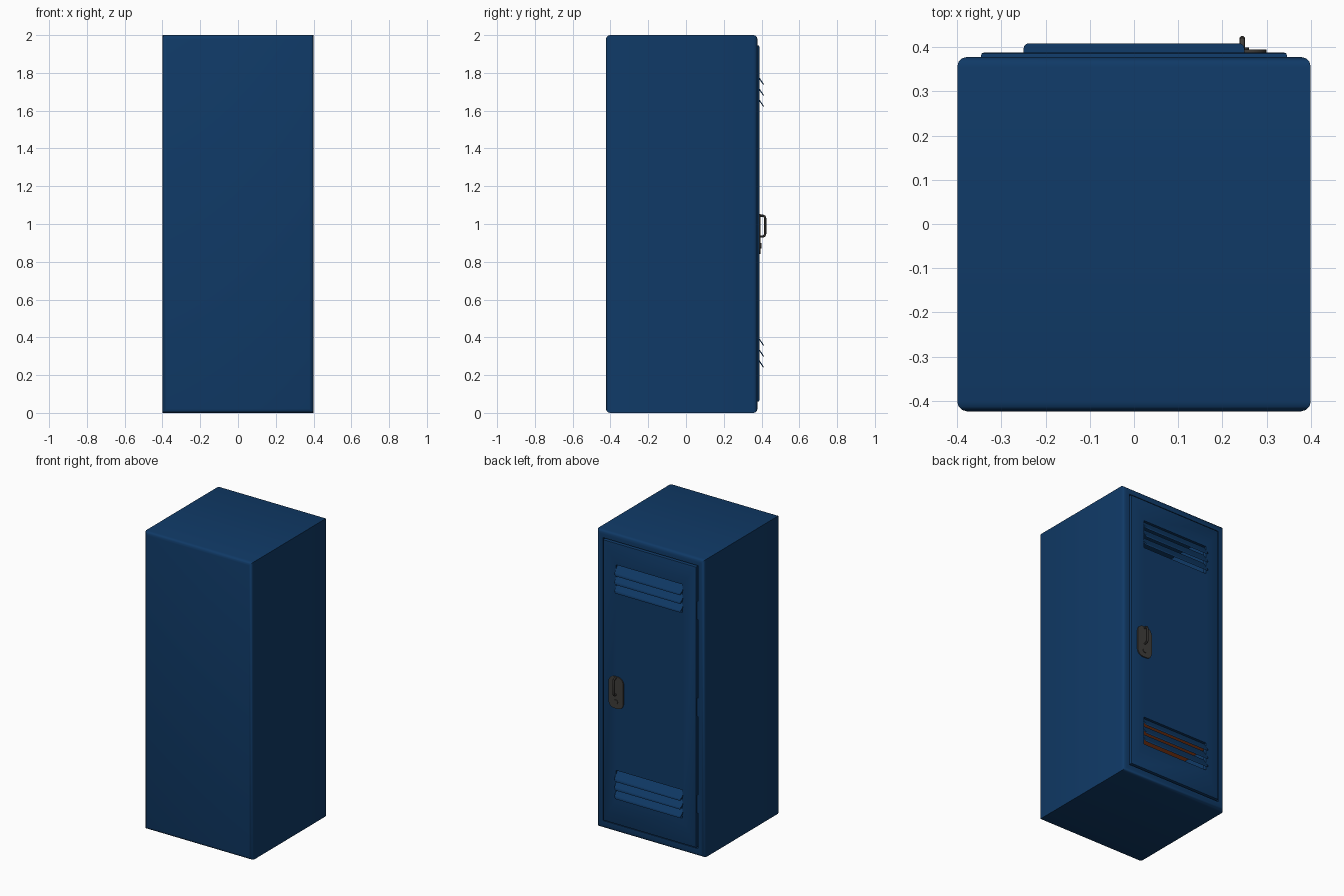
import bpy, bmesh, math

if "Cube" in bpy.data.objects:
    bpy.data.objects.remove(bpy.data.objects["Cube"])


def material(name, rgb):
    m = bpy.data.materials.new(name)
    m.diffuse_color = (*rgb, 1)
    m.use_nodes = True
    m.node_tree.nodes["Principled BSDF"].inputs["Base Color"].default_value = m.diffuse_color
    return m


BLUE = material("locker_blue", (0.005, 0.042, 0.135))
GREY = material("dark_metal", (0.05, 0.047, 0.043))
ORANGE = material("shelf_orange", (0.42, 0.075, 0.015))


def finish(name, bm, mat):
    bmesh.ops.recalc_face_normals(bm, faces=bm.faces)
    me = bpy.data.meshes.new(name)
    bm.to_mesh(me)
    bm.free()
    me.materials.append(mat)
    ob = bpy.data.objects.new(name, me)
    bpy.context.collection.objects.link(ob)
    return ob


def activate(ob):
    bpy.ops.object.select_all(action='DESELECT')
    ob.select_set(True)
    bpy.context.view_layer.objects.active = ob


def smooth(ob):
    activate(ob)
    bpy.ops.object.shade_smooth_by_angle(angle=math.radians(35))


def box(name, x, y, z, mat, bevel=0, pick=None, segments=3):
    """Box from ranges; bevels only the edges accepted by pick(direction, midpoint)."""
    bm = bmesh.new()
    bmesh.ops.create_cube(bm, size=1)
    for v in bm.verts:
        for i, r in enumerate((x, y, z)):
            v.co[i] = r[0] if v.co[i] < 0 else r[1]
    if bevel:
        edges = [e for e in bm.edges if pick is None or
                 pick((e.verts[1].co - e.verts[0].co).normalized(),
                      (e.verts[0].co + e.verts[1].co) / 2)]
        bmesh.ops.bevel(bm, geom=edges, offset=bevel, segments=segments,
                        profile=0.5, affect='EDGES')
    return finish(name, bm, mat)


def cut(ob, cutter):
    mod = ob.modifiers.new("cut", 'BOOLEAN')
    mod.operation, mod.solver, mod.object = 'DIFFERENCE', 'EXACT', cutter
    activate(ob)
    bpy.ops.object.modifier_apply(modifier=mod.name)
    bpy.data.objects.remove(cutter, do_unlink=True)


# Hollow cabinet with rounded front and rear rims
body = box("cabinet_body", (-.4, .4), (-.424, .378), (0, 2), BLUE, .022,
           lambda d, m: abs(d.y) < .5)
cut(body, box("cavity_cutter", (-.38, .38), (-.40, .355), (.02, 1.98), BLUE))
cut(body, box("opening_cutter", (-.353, .353), (.3, .45), (.052, 1.953), BLUE))
smooth(body)

# Door with two vent openings
door = box("door", (-.346, .346), (.362, .388), (.059, 1.946), BLUE, .006,
           lambda d, m: m.y > .37 and abs(d.y) < .5, 2)
vents = (1.62, .239)
for base in vents:
    cut(door, box("vent_cutter", (-.247, .247), (.3, .45),
                  (base - .008, base + .182), BLUE))
smooth(door)

# Three slanted louvre blades in each vent
for base in vents:
    for i in range(3):
        z = base + i * .058
        bm = bmesh.new()
        profile = ((.409, z), (.363, z + .067), (.363, z + .077), (.409, z + .010))
        verts = [bm.verts.new((-.25, y, zz)) for y, zz in profile]
        face = bm.faces.new(verts)
        ext = bmesh.ops.extrude_face_region(bm, geom=[face])
        for v in ext["geom"]:
            if isinstance(v, bmesh.types.BMVert):
                v.co.x = .25
        # rounded lower corners of the blade
        corner = [e for e in bm.edges if abs(e.verts[0].co.x - e.verts[1].co.x) < 1e-4
                  and min(v.co.y for v in e.verts) > .40]
        bmesh.ops.bevel(bm, geom=corner, offset=.012, segments=3,
                        profile=.5, affect='EDGES')
        smooth(finish("louvre_blade", bm, BLUE))

# Interior shelf
box("shelf", (-.38, .38), (-.40, .35), (.50, .52), ORANGE)

# Hinge barrels inside the door gap
for z in (.35, 1.0, 1.65):
    box("hinge", (-.354, -.344), (.362, .376), (z - .06, z + .06), BLUE)

# Rounded latch plate
plate = box("latch_plate", (.19, .30), (.384, .395), (.84, 1.053), GREY, .042,
            lambda d, m: abs(d.y) > .5, 6)
smooth(plate)

# Pull handle as a bent round bar
curve = bpy.data.curves.new("handle", 'CURVE')
curve.dimensions = '3D'
curve.bevel_depth, curve.bevel_resolution = .0065, 3
curve.use_fill_caps = True
path = [(.390, 1.044), (.408, 1.044), (.416, 1.040), (.419, 1.030),
        (.419, .948), (.416, .938), (.408, .934), (.390, .934)]
sp = curve.splines.new('POLY')
sp.points.add(len(path) - 1)
for p, (y, z) in zip(sp.points, path):
    p.co = (.245, y, z, 1)
curve.materials.append(GREY)
handle = bpy.data.objects.new("pull_handle", curve)
bpy.context.collection.objects.link(handle)
activate(handle)
bpy.ops.object.convert(target='MESH')
smooth(bpy.context.view_layer.objects.active)

# Lock barrel under the handle
bpy.ops.mesh.primitive_cylinder_add(vertices=20, radius=.015, depth=.01,
                                    location=(.245, .394, .885),
                                    rotation=(math.pi / 2, 0, 0))
lock = bpy.context.object
lock.name = "lock_barrel"
lock.data.materials.append(GREY)
smooth(lock)
